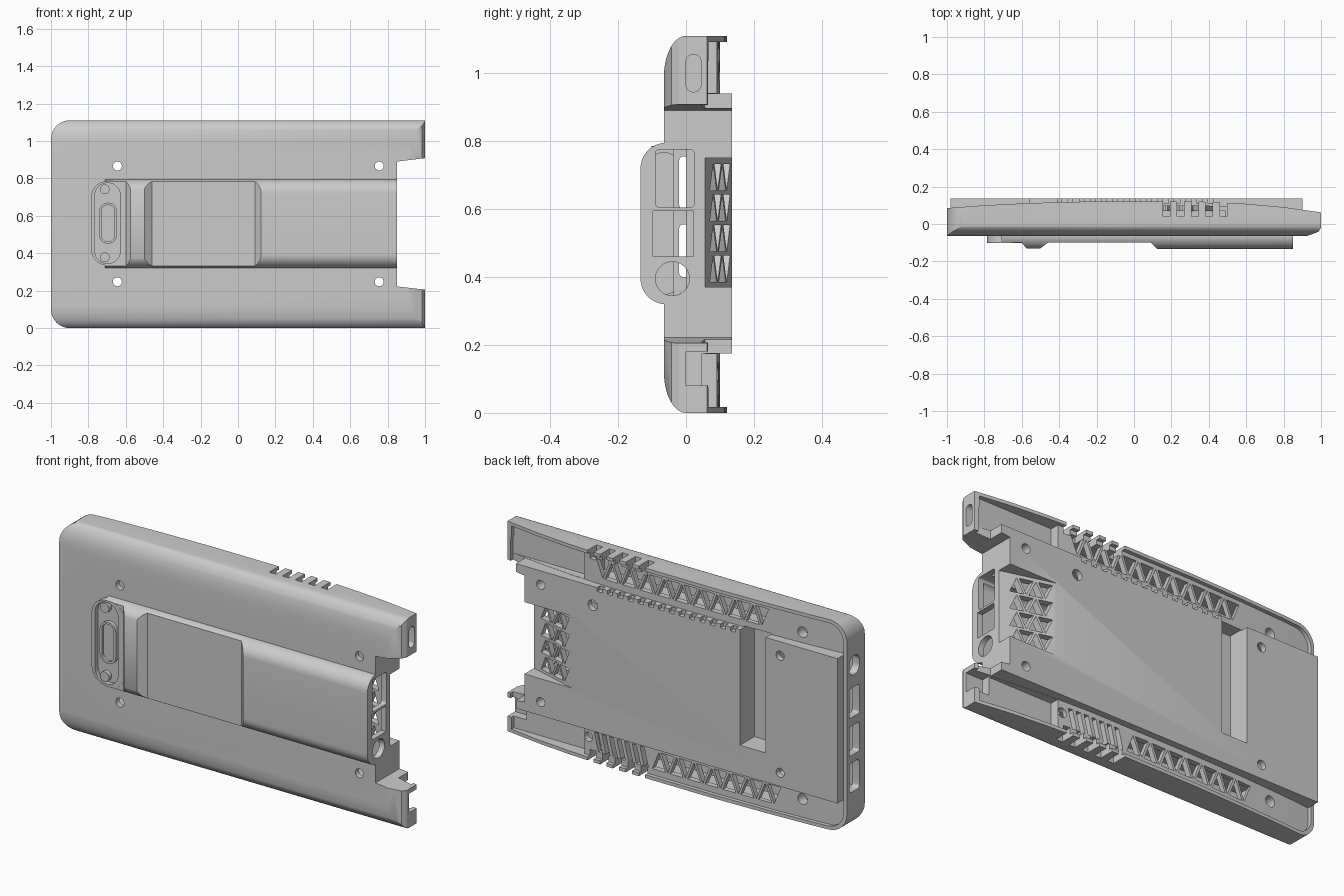
import bpy, bmesh, math

if "Cube" in bpy.data.objects:
    bpy.data.objects.remove(bpy.data.objects["Cube"], do_unlink=True)

PLACE = {"x": lambda a, b, d: (d, a, b),
         "y": lambda a, b, d: (a, d, b),
         "z": lambda a, b, d: (a, b, d)}


def prism(name, outlines, axis, lo, hi):
    """Extrude one or more 2D outlines along an axis."""
    bm = bmesh.new()
    for pts in outlines:
        ends = [[bm.verts.new(PLACE[axis](a, b, d)) for a, b in pts] for d in (lo, hi)]
        bm.faces.new(ends[0])
        bm.faces.new(ends[1][::-1])
        for i in range(len(pts)):
            j = (i + 1) % len(pts)
            bm.faces.new((ends[0][j], ends[0][i], ends[1][i], ends[1][j]))
    bmesh.ops.recalc_face_normals(bm, faces=bm.faces)
    mesh = bpy.data.meshes.new(name)
    bm.to_mesh(mesh)
    bm.free()
    ob = bpy.data.objects.new(name, mesh)
    bpy.context.collection.objects.link(ob)
    return ob


def combine(target, tool, operation):
    """Apply a boolean and discard its tool."""
    tool.hide_render = True
    mod = target.modifiers.new(operation, "BOOLEAN")
    mod.operation = operation
    mod.solver = "EXACT"
    mod.object = tool
    bpy.context.view_layer.objects.active = target
    bpy.ops.object.modifier_apply(modifier=mod.name)
    bpy.data.objects.remove(tool, do_unlink=True)


def cut(outlines, axis, lo, hi):
    combine(shell, prism("cutter", outlines, axis, lo, hi), "DIFFERENCE")


def rect(a0, a1, b0, b1):
    return [(a0, b0), (a1, b0), (a1, b1), (a0, b1)]


def arc(a, b, ra, rb, start, steps=10):
    angles = [math.radians(start + 90 * i / steps) for i in range(steps + 1)]
    return [(a + ra * math.cos(t), b + rb * math.sin(t)) for t in angles]


def rounded(a0, a1, b0, b1, r):
    return (arc(a0 + r, b0 + r, r, r, 180) + arc(a1 - r, b0 + r, r, r, 270)
            + arc(a1 - r, b1 - r, r, r, 0) + arc(a0 + r, b1 - r, r, r, 90))


def circle(a, b, r, n=24):
    return [(a + r * math.cos(math.tau * i / n), b + r * math.sin(math.tau * i / n))
            for i in range(n)]


def truss(a0, a1, b0, b1, n):
    """Alternating triangular openings."""
    w = (a1 - a0) / (n + 1)
    out = []
    for i in range(n):
        c = a0 + (i + 1) * w
        base, tip = (b0, b1) if i % 2 else (b1, b0)
        out.append([(c - 0.74 * w, base), (c + 0.74 * w, base), (c, tip)])
    return out


H = 1.11
rim = [(-1, 0.085), (-0.8, 0.1), (-0.55, 0.112), (-0.25, 0.12),
       (0.35, 0.12), (0.6, 0.108), (0.8, 0.09), (1, 0.062)]

# Main shell: rounded front edges, curved back rim
section = (arc(0, 0.12, 0.065, 0.12, 180)[::-1]
           + arc(0, H - 0.12, 0.065, 0.12, 90)[::-1] + [(0.16, H), (0.16, 0)])
shell = prism("case_shell", [section], "x", -1.1, 1.1)
side = rim + [(1, -0.02), (0.985, -0.042), (0.95, -0.055), (0.88, -0.08), (-1, -0.08)]
combine(shell, prism("side_profile", [side], "z", -0.1, 1.2), "INTERSECT")

# Back floor sunk inside the rim, following its curve
well = prism("well", [rounded(-0.98, 0.98, 0.018, H - 0.018, 0.085)], "y", -0.2, 0.3)
floor = [(x, y - 0.02) for x, y in rim]
combine(well, prism("floor", [floor + [(1, 0.2), (-1, 0.2)]], "z", -0.1, 1.2), "INTERSECT")
combine(shell, well, "DIFFERENCE")

# Raised back plate
combine(shell, prism("back_plate", [rect(-0.98, 0.9, 0.175, 0.94)], "y", 0, 0.135), "UNION")

# Front hump with lowered middle panel
hump = prism("front_hump", [rounded(-0.134, 0.04, 0.32, 0.795, 0.075)], "x", -0.9, 0.9)
ridge = [(-0.71, 0), (-0.71, -0.1), (-0.6, -0.1), (-0.575, -0.13), (-0.5, -0.13),
         (-0.46, -0.1), (0.09, -0.1), (0.14, -0.15), (0.95, -0.15), (0.95, 0)]
combine(hump, prism("ridge", [ridge], "z", 0, 1), "INTERSECT")
combine(shell, hump, "UNION")

# Camera island
island = prism("island", [rounded(-0.785, -0.59, 0.335, 0.785, 0.085)], "y", -0.101, 0)
combine(shell, island, "UNION")
cut([rounded(-0.765, -0.63, 0.345, 0.775, 0.065)], "y", -0.2, -0.075)

# Outline with rounded corners on one end and a notch in the other
outline = (arc(0.1 - 1, 0.1, 0.1, 0.1, 180)
           + [(1, 0), (1, 0.205), (0.85, 0.222), (0.85, 0.89), (1, 0.908), (1, H)]
           + arc(0.1 - 1, H - 0.1, 0.1, 0.1, 90))
combine(shell, prism("outline", [outline], "y", -0.3, 0.3), "INTERSECT")

# Hollow interior
core = [(-0.96, -0.035), (0.82, -0.035), (0.82, 0.03), (0.55, 0.105), (-0.39, 0.105),
        (-0.39, 0), (-0.58, 0), (-0.58, 0.105), (-0.96, 0.105)]
cut([core], "z", 0.2, 0.91)
cut([rounded(-0.11, -0.02, 0.35, 0.765, 0.04)], "x", 0.16, 0.82)
cut([rect(-0.64, 0.49, 0.04, 0.16), rect(-0.64, 0.49, H - 0.15, H - 0.04)], "y", -0.02, 0.07)

# Deep pockets behind the two end tabs
cut([rect(0.53, 0.975, 0.018, 0.174), rect(0.53, 0.975, 0.941, H - 0.018)], "y", 0.045, 0.3)

# Slot across the back plate, and sloped vent corner
cut([rect(-0.56, -0.41, 0.33, 0.945)], "y", 0.015, 0.3)
cut([[(0.57, 0.136), (0.9, 0.041), (0.9, 0.2), (0.57, 0.2)]], "z", 0.37, 0.75)
vents = []
for row in range(4):
    z = 0.385 + 0.09 * row
    vents += truss(0.58, 0.81, z, z + 0.078, 4)
cut(vents, "y", 0.02, 0.3)

# Floor grilles: triangles above, slanted slots and triangles below
grille = truss(-0.56, 0.47, 0.975, 1.07, 19) + truss(-0.63, 0.14, 0.05, 0.145, 14)
for i in range(8):
    x = 0.15 + 0.045 * i
    if x < 0.46:
        grille.append([(x, 0.05), (x + 0.025, 0.05), (x + 0.05, 0.15), (x + 0.025, 0.15)])
cut(grille, "y", 0.06, 0.3)
cut([circle(x, z, 0.028) for x in (-0.74,) for z in (0.114, H - 0.114)], "y", 0.03, 0.3)
cut([circle(0.505, 0.114, 0.025)], "y", 0.06, 0.3)

# Comb along the top edge of the back plate
cut([rect(x - 0.015, x + 0.015, 0.92, 0.96)
     for x in [-0.37 + 0.06 * i for i in range(14)]], "y", 0.11, 0.3)

# Vent slots in the upper and lower rims
slots = [rect(x, x + 0.037, 0.04, 0.2) for x in [0.155 + 0.076 * i for i in range(5)]]
for lo, hi in ((-0.1, 0.05), (H - 0.05, 1.2)):
    cut(slots, "z", lo, hi)

# Screw holes
cut([circle(x, z, 0.024) for x in (-0.645, 0.755) for z in (0.247, 0.866)], "y", -0.3, 0.3)
cut([circle(0.45, 0.84, 0.028)], "y", 0.09, 0.3)

# Ports in the rounded end, the hump end and the tabs
cut([rounded(-0.02, 0.065, z0, z1, r) for z0, z1, r in
     ((0.82, 0.92, 0.04), (0.6, 0.755, 0.012), (0.4, 0.555, 0.012), (0.205, 0.36, 0.02))],
    "x", -1.1, -0.94)
cut([rounded(-0.09, 0.025, 0.605, 0.775, 0.012), rect(-0.097, 0.022, 0.46, 0.595),
     circle(-0.04, 0.395, 0.05)], "x", 0.75, 0.95)
cut([rounded(0, 0.044, 0.945, 1.055, 0.021), rect(0, 0.07, 0.08, 0.18)], "x", 0.9, 1.1)

# Lens bezel and island lugs
lens = prism("lens_bezel", [rounded(-0.742, -0.648, 0.45, 0.67, 0.046)], "y", -0.095, -0.06)
combine(lens, prism("lens_hole", [rounded(-0.73, -0.66, 0.462, 0.658, 0.034)],
                    "y", -0.2, -0.08), "DIFFERENCE")
lugs = prism("island_lugs", [circle(-0.712, z, 0.026) for z in (0.378, 0.742)],
             "y", -0.098, -0.06)

# Smooth curved faces, keep hard edges
for ob in (shell, lens, lugs):
    bpy.ops.object.select_all(action="DESELECT")
    ob.select_set(True)
    bpy.context.view_layer.objects.active = ob
    bpy.ops.object.shade_smooth_by_angle(angle=math.radians(30))
